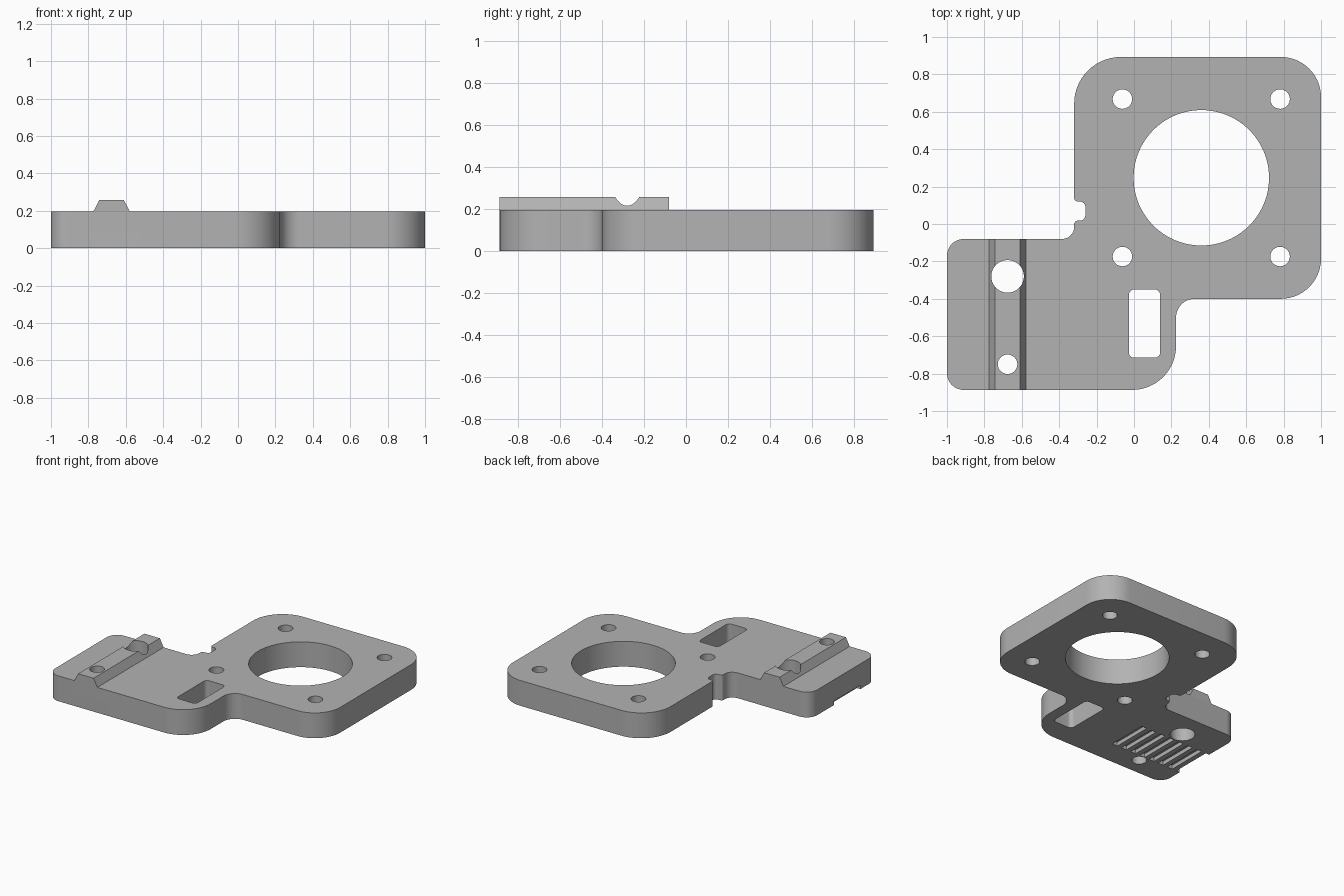
import bpy, bmesh, math
from mathutils import Vector

cube = bpy.data.objects.get("Cube")
if cube:
    bpy.data.objects.remove(cube, do_unlink=True)

TOP = 0.195       # plate thickness
RIDGE_TOP = 0.257

grey = bpy.data.materials.new("plain grey")
grey.use_nodes = True
colour = (0.45, 0.45, 0.45, 1)
grey.diffuse_color = colour
grey.node_tree.nodes["Principled BSDF"].inputs["Base Color"].default_value = colour


def rounded(corners, steps=14):
    """Turn (x, y, radius) corners into a filleted outline."""
    points = []
    for i, (x, y, r) in enumerate(corners):
        p = Vector((x, y))
        a = (Vector(corners[i - 1][:2]) - p).normalized()
        b = (Vector(corners[(i + 1) % len(corners)][:2]) - p).normalized()
        half = a.angle(b) / 2
        centre = p + (a + b).normalized() * r / math.sin(half)
        start = p + a * r / math.tan(half) - centre
        sweep = math.pi - 2 * half
        if a.x * b.y - a.y * b.x > 0:
            sweep = -sweep
        for k in range(steps + 1):
            t = sweep * k / steps
            c, s = math.cos(t), math.sin(t)
            points.append(centre + Vector((start.x * c - start.y * s,
                                           start.x * s + start.y * c)))
    return points


def circle(x, y, r, sides=64):
    return [(x + r * math.cos(2 * math.pi * k / sides),
             y + r * math.sin(2 * math.pi * k / sides)) for k in range(sides)]


def prism(bm, ring, offset):
    """Extrude a ring of 3D points along an offset."""
    face = bm.faces.new([bm.verts.new(p) for p in ring])
    out = bmesh.ops.extrude_face_region(bm, geom=[face], use_keep_orig=True)
    verts = [g for g in out["geom"] if isinstance(g, bmesh.types.BMVert)]
    bmesh.ops.translate(bm, verts=verts, vec=offset)


def solid(name, rings, z0=None, z1=None, offset=None):
    """Make an object from one or several extruded rings."""
    bm = bmesh.new()
    for ring in rings:
        if offset is None:
            prism(bm, [(p[0], p[1], z0) for p in ring], (0, 0, z1 - z0))
        else:
            prism(bm, ring, offset)
    bmesh.ops.recalc_face_normals(bm, faces=bm.faces)
    mesh = bpy.data.meshes.new(name)
    bm.to_mesh(mesh)
    bm.free()
    mesh.materials.append(grey)
    obj = bpy.data.objects.new(name, mesh)
    bpy.context.collection.objects.link(obj)
    return obj


def combine(target, tool, operation):
    """Apply a boolean and discard the tool."""
    tool.hide_render = True
    mod = target.modifiers.new(operation, "BOOLEAN")
    mod.operation, mod.object, mod.solver = operation, tool, "EXACT"
    bpy.context.view_layer.objects.active = target
    bpy.ops.object.modifier_apply(modifier=mod.name)
    bpy.data.objects.remove(tool, do_unlink=True)


# Plate outline, counter-clockwise, with the small side notch
outline = rounded([
    (-1, -0.887, 0.09), (0.225, -0.887, 0.235), (0.225, -0.4, 0.1),
    (1, -0.4, 0.215), (1, 0.893, 0.215), (-0.32, 0.893, 0.25),
    (-0.32, 0.12, 0.02), (-0.26, 0.12, 0.03), (-0.26, 0.018, 0.03),
    (-0.32, 0.018, 0.02), (-0.32, -0.08, 0.065), (-1, -0.08, 0.09)])
plate = solid("mounting_plate", [outline], 0, TOP)

# Tapered ridge across the small end
ridge_x, foot, crest = -0.676, 0.098, 0.066
profile = [(-foot, 0.1), (foot, 0.1), (foot, TOP), (crest, RIDGE_TOP),
           (-crest, RIDGE_TOP), (-foot, TOP)]
ridge = solid("ridge", [[(ridge_x + x, -0.887, z) for x, z in profile]],
              offset=(0, 0.807, 0))
combine(plate, ridge, "UNION")

# Round holes and the rounded slot
holes = [circle(0.36, 0.247, 0.362, 96),
         circle(ridge_x, -0.28, 0.087), circle(ridge_x, -0.75, 0.052)]
holes += [circle(x, y, 0.052) for x in (-0.062, 0.781) for y in (-0.174, 0.668)]
holes.append(rounded([(-0.028, -0.715, 0.03), (0.14, -0.715, 0.03),
                      (0.14, -0.35, 0.03), (-0.028, -0.35, 0.03)], 8))
combine(plate, solid("hole_cutter", holes, -0.1, 0.4), "DIFFERENCE")

# Row of belt grooves underneath, the last one open at the edge
grooves = []
for i in range(8):
    x = -0.43 - 0.0835 * i
    grooves.append([(x, -0.695), (x + 0.045, -0.695),
                    (x + 0.045, -0.375), (x, -0.375)])
combine(plate, solid("groove_cutter", grooves, -0.05, 0.03), "DIFFERENCE")

# Smooth the curved walls, keep the rims sharp
bpy.ops.object.select_all(action="DESELECT")
plate.select_set(True)
bpy.context.view_layer.objects.active = plate
bpy.ops.object.shade_smooth_by_angle(angle=math.radians(25))
